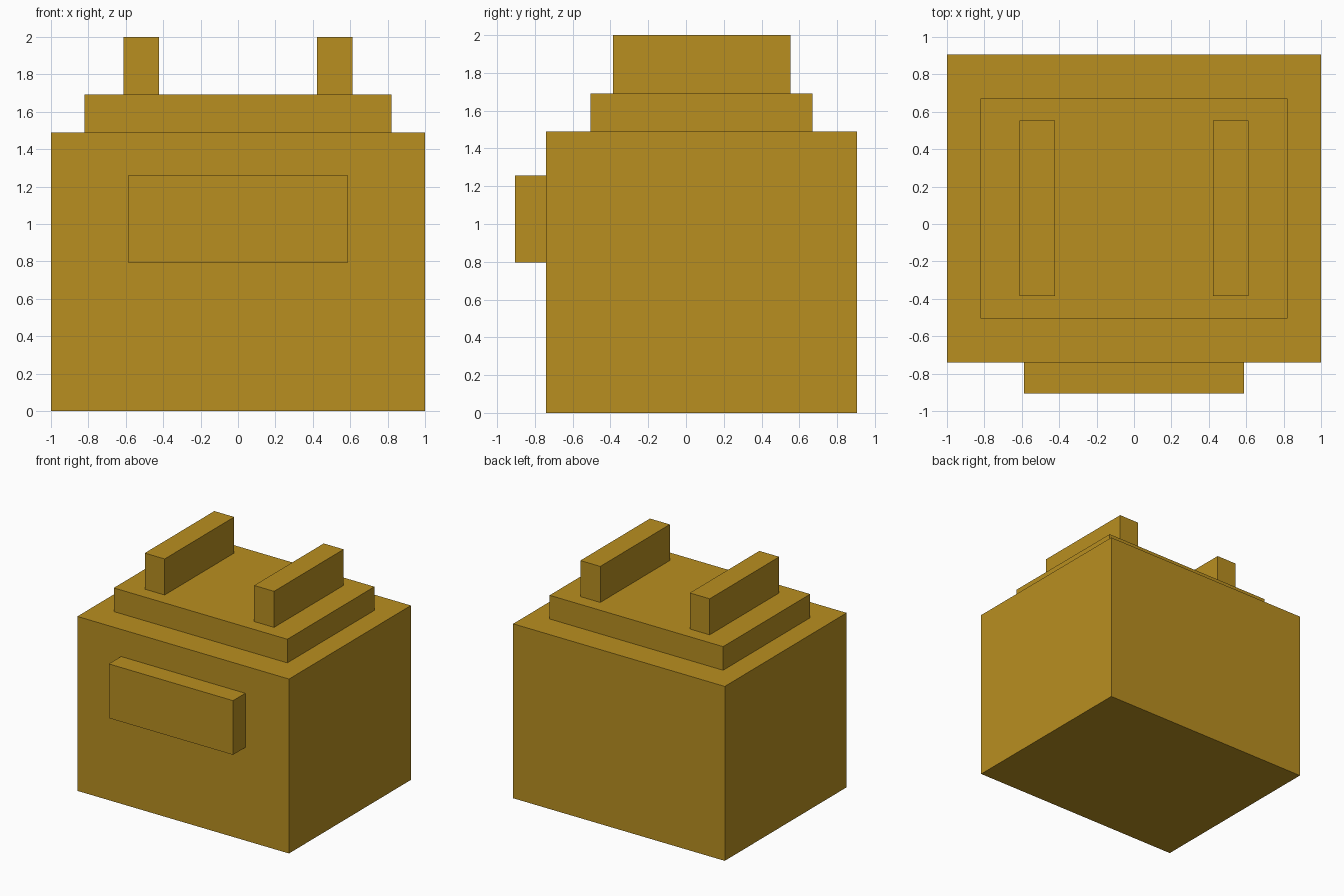
import bpy
import bmesh
from mathutils import Vector

if "Cube" in bpy.data.objects:
    bpy.data.objects.remove(bpy.data.objects["Cube"])

ochre = bpy.data.materials.new("ochre")
ochre.diffuse_color = (0.485, 0.275, 0.0145, 1.0)
ochre.use_nodes = True
ochre.node_tree.nodes["Principled BSDF"].inputs["Base Color"].default_value = ochre.diffuse_color


def box(name, low, high):
    """Axis-aligned box between two opposite corners."""
    low, high = Vector(low), Vector(high)
    centre, size = (low + high) / 2, high - low
    bm = bmesh.new()
    bmesh.ops.create_cube(bm, size=1)
    bmesh.ops.scale(bm, vec=size, verts=bm.verts)
    mesh = bpy.data.meshes.new(name)
    bm.to_mesh(mesh)
    bm.free()
    mesh.materials.append(ochre)
    obj = bpy.data.objects.new(name, mesh)
    obj.location = centre
    bpy.context.collection.objects.link(obj)
    return obj


# Main block and the raised step on top
box("body", (-1, -0.74, 0), (1, 0.905, 1.49))
box("top_step", (-0.82, -0.505, 1.49), (0.82, 0.67, 1.692))

# Panel standing out from the front
box("front_panel", (-0.587, -0.905, 0.795), (0.587, -0.74, 1.258))

# Pair of rails on the step
for side, x in (("left", -0.517), ("right", 0.517)):
    box(side + "_rail", (x - 0.094, -0.386, 1.692), (x + 0.094, 0.553, 2))
